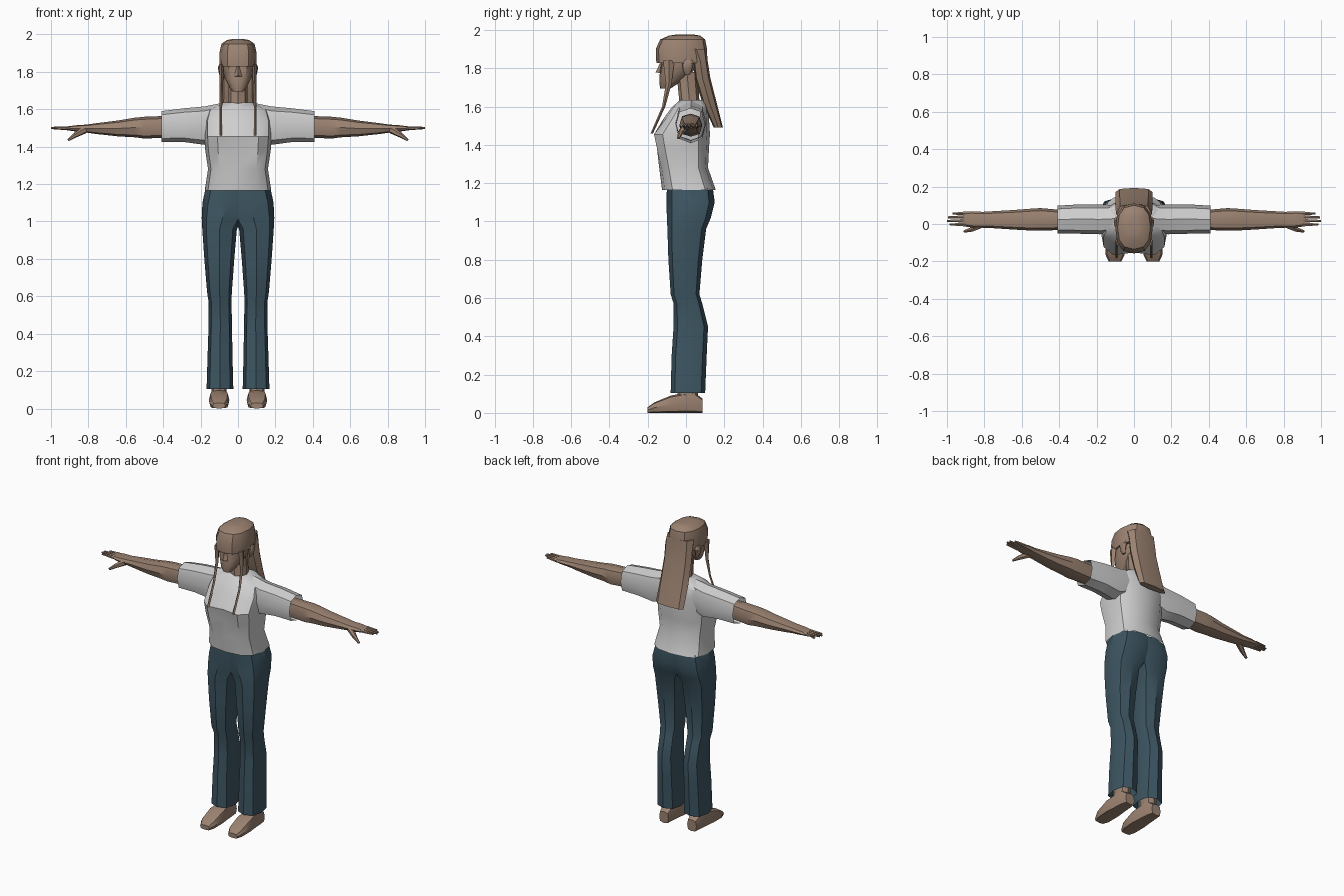
import bpy, bmesh, math
from mathutils import Vector


def material(name, rgb):
    m = bpy.data.materials.new(name)
    m.diffuse_color = (*rgb, 1)
    return m


BROWN = material("warm_brown", (0.33, 0.225, 0.165))
GREY = material("light_grey", (0.62, 0.62, 0.62))
BLUE = material("denim_blue", (0.047, 0.092, 0.122))


def finish(name, bm, mat, mirror, angle=35):
    bmesh.ops.recalc_face_normals(bm, faces=bm.faces)
    me = bpy.data.meshes.new(name)
    bm.to_mesh(me)
    bm.free()
    me.materials.append(mat)
    ob = bpy.data.objects.new(name, me)
    bpy.context.collection.objects.link(ob)
    if mirror:
        ob.modifiers.new("mirror", "MIRROR").use_axis[0] = True
    bpy.ops.object.select_all(action="DESELECT")
    ob.select_set(True)
    bpy.context.view_layer.objects.active = ob
    bpy.ops.object.shade_smooth_by_angle(angle=math.radians(angle))
    return ob


def loft(name, rows, mat, axis="z", n=8, p=2.6, mirror=False, start=True, end=True, tweak=None):
    """Skin rounded sections; each row is (position, u0, u1, v0, v1)."""
    place = {"z": lambda t, u, v: (u, v, t),
             "x": lambda t, u, v: (t, u, v),
             "y": lambda t, u, v: (u, t, v)}[axis]
    bm = bmesh.new()
    rings = []
    for t, u0, u1, v0, v1 in rows:
        ring = []
        for i in range(n):
            a = 2 * math.pi * i / n
            c, s = math.cos(a), math.sin(a)
            c = math.copysign(abs(c) ** (2 / p), c)
            s = math.copysign(abs(s) ** (2 / p), s)
            co = Vector(place(t, (u0 + u1) / 2 + c * (u1 - u0) / 2,
                              (v0 + v1) / 2 + s * (v1 - v0) / 2))
            if tweak:
                tweak(co)
            ring.append(bm.verts.new(co))
        rings.append(ring)
    for a, b in zip(rings, rings[1:]):
        for i in range(n):
            j = (i + 1) % n
            bm.faces.new((a[i], a[j], b[j], b[i]))
    if start:
        bm.faces.new(rings[0][::-1])
    if end:
        bm.faces.new(rings[-1])
    return finish(name, bm, mat, mirror)


def taper(name, a, b, r1, r2, mat, n=6, mirror=True):
    """Tapered rod between two points."""
    a, b = Vector(a), Vector(b)
    bm = bmesh.new()
    bmesh.ops.create_cone(bm, cap_ends=True, segments=n, radius1=r1, radius2=r2, depth=(b - a).length)
    rot = (b - a).to_track_quat("Z", "Y")
    for v in bm.verts:
        v.co = rot @ v.co + (a + b) / 2
    return finish(name, bm, mat, mirror)


# Shirt body with a shallow dip between the two sides of the chest
def chest_dip(co):
    if abs(co.x) < 0.01 and co.y < 0 and 1.36 < co.z < 1.5:
        co.y += 0.03


loft("shirt_body", [
    (1.165, -.178, .178, -.125, .155),
    (1.28, -.16, .16, -.14, .115),
    (1.38, -.175, .175, -.165, .12),
    (1.455, -.18, .18, -.182, .125),
    (1.54, -.18, .18, -.115, .12),
    (1.595, -.165, .165, -.075, .115),
    (1.635, -.085, .085, -.03, .10)],
    GREY, n=12, p=2.8, start=False, tweak=chest_dip)

# Open-ended sleeves
loft("sleeve", [
    (.08, -.04, .10, 1.45, 1.635),
    (.18, -.055, .105, 1.41, 1.615),
    (.29, -.052, .105, 1.425, 1.605),
    (.408, -.05, .098, 1.425, 1.59)],
    GREY, axis="x", mirror=True, start=False, end=False)

# Trouser legs, overlapping at the hips and flared at the hem
loft("trouser_leg", [
    (.105, .025, .168, -.08, .10),
    (.30, .03, .162, -.075, .108),
    (.45, .032, .157, -.065, .115),
    (.57, .035, .157, -.065, .085),
    (.62, .033, .165, -.08, .07),
    (.80, .02, .18, -.092, .085),
    (.96, .006, .191, -.097, .105),
    (1.02, -.03, .194, -.10, .13),
    (1.10, -.07, .19, -.102, .15),
    (1.175, -.09, .174, -.10, .14)],
    BLUE, mirror=True, start=False)

# Shoes and ankles
loft("shoe", [
    (-.2, .068, .135, 0, .03),
    (-.165, .05, .152, 0, .055),
    (-.08, .046, .156, 0, .09),
    (-.03, .052, .15, 0, .10),
    (.04, .058, .145, 0, .11),
    (.085, .068, .135, 0, .075)],
    BROWN, axis="y", p=3.6, mirror=True)
loft("ankle", [
    (.05, .062, .142, -.045, .065),
    (.2, .06, .14, -.04, .06)],
    BROWN, mirror=True)

# Arms and palms
loft("arm", [
    (.30, -.03, .08, 1.45, 1.56),
    (.42, -.033, .078, 1.447, 1.563),
    (.50, -.035, .085, 1.443, 1.56),
    (.55, -.035, .082, 1.45, 1.555),
    (.64, -.03, .075, 1.455, 1.54),
    (.76, -.022, .068, 1.468, 1.525),
    (.81, -.02, .065, 1.475, 1.518),
    (.86, -.02, .068, 1.48, 1.515),
    (.915, -.012, .066, 1.488, 1.508)],
    BROWN, axis="x", mirror=True)

# Fingers and thumb
for i, tip in enumerate((.985, 1.0, .995, .97)):
    y = -.002 + i * .0195
    taper("finger", (.90, y, 1.498), (tip, y - .001, 1.5), .011, .006, BROWN)
taper("thumb", (.82, -.005, 1.49), (.87, -.03, 1.462), .02, .014, BROWN)
taper("thumb_tip", (.865, -.028, 1.465), (.908, -.04, 1.435), .014, .007, BROWN)

# Neck and face
loft("neck", [
    (1.55, -.07, .07, -.06, .09),
    (1.63, -.052, .052, -.035, .07),
    (1.78, -.05, .05, -.05, .06)],
    BROWN, p=2.2)
loft("face", [
    (1.695, -.028, .028, -.135, -.08),
    (1.715, -.045, .045, -.138, -.05),
    (1.765, -.07, .07, -.138, .02),
    (1.82, -.086, .086, -.128, .07),
    (1.89, -.09, .09, -.13, .08)],
    BROWN, n=12, p=2.3)

# Nose wedge and ears
taper("nose", (0, -.137, 1.775), (0, -.128, 1.83), .022, .006, BROWN, n=4, mirror=False)
loft("ear", [
    (1.765, .08, .09, -.005, .02),
    (1.79, .08, .102, -.015, .03),
    (1.825, .08, .108, -.02, .04),
    (1.845, .08, .098, -.01, .03)],
    BROWN, n=8, p=2, mirror=True)

# Hair cap with a straight fringe
loft("hair_cap", [
    (1.828, -.098, .098, -.155, .11),
    (1.90, -.10, .10, -.158, .11),
    (1.95, -.088, .088, -.135, .10),
    (1.97, -.06, .06, -.09, .075),
    (1.976, -.025, .025, -.05, .04)],
    BROWN, n=12, p=2.5)

# Long hair falling behind the neck
loft("back_hair", [
    (1.49, -.10, .10, .145, .193),
    (1.62, -.10, .10, .085, .16),
    (1.75, -.098, .098, .045, .127),
    (1.84, -.098, .098, .035, .113),
    (1.90, -.095, .095, .0, .108)],
    BROWN, n=8, p=2.6)

# Thin locks framing the face and resting on the chest
loft("front_lock", [
    (1.46, .085, .1, -.185, -.172),
    (1.60, .085, .1, -.125, -.108),
    (1.72, .08, .1, -.105, -.075),
    (1.84, .076, .098, -.12, -.06)],
    BROWN, n=4, p=2, mirror=True)
